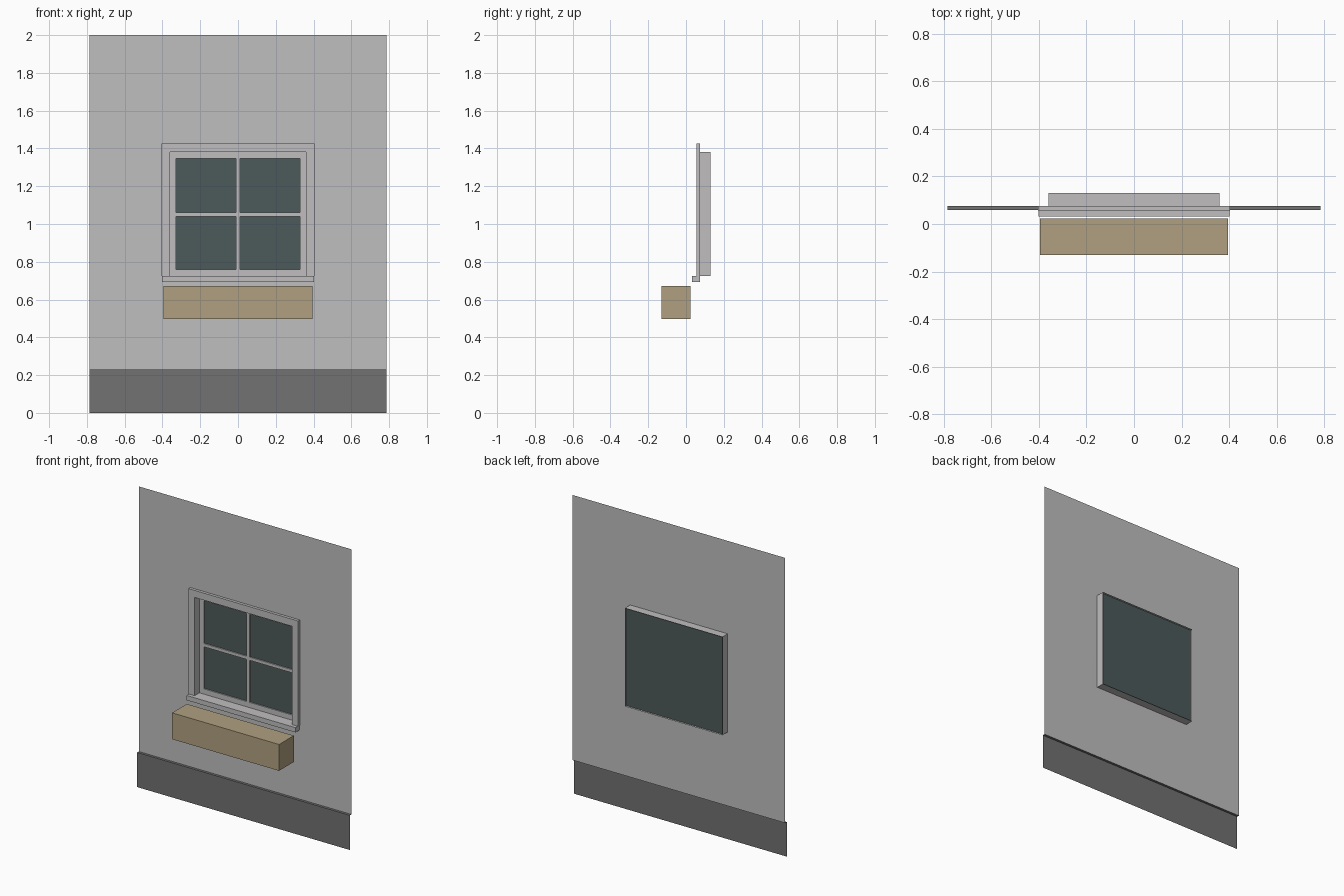
import bpy
import bmesh

cube = bpy.data.objects.get("Cube")
if cube:
    bpy.data.objects.remove(cube, do_unlink=True)


def material(name, color):
    m = bpy.data.materials.new(name)
    m.use_nodes = True
    m.diffuse_color = (*color, 1)
    m.node_tree.nodes["Principled BSDF"].inputs["Base Color"].default_value = (*color, 1)
    return m


plaster = material("wall plaster", (0.52, 0.52, 0.52))
paint = material("frame paint", (0.53, 0.515, 0.515))
stone = material("dark base", (0.168, 0.168, 0.168))
tinted = material("window glass", (0.073, 0.102, 0.102))
wood = material("planter wood", (0.434, 0.352, 0.216))


def finish(name, bm, mat):
    mesh = bpy.data.meshes.new(name)
    bm.to_mesh(mesh)
    bm.free()
    mesh.materials.append(mat)
    obj = bpy.data.objects.new(name, mesh)
    bpy.context.collection.objects.link(obj)
    return obj


def panel(name, mat, xs, zs, y, holes=(), depth=0):
    """Front-facing grid of cells with some left open, thickened backwards."""
    bm = bmesh.new()
    grid = [[bm.verts.new((x, y, z)) for z in zs] for x in xs]
    for i in range(len(xs) - 1):
        for j in range(len(zs) - 1):
            if (i, j) not in holes:
                bm.faces.new((grid[i][j], grid[i + 1][j],
                              grid[i + 1][j + 1], grid[i][j + 1]))
    obj = finish(name, bm, mat)
    if depth:
        mod = obj.modifiers.new("thickness", 'SOLIDIFY')
        mod.thickness = depth
        mod.offset = -1
    return obj


def block(name, mat, half_x, y0, y1, z0, z1):
    bm = bmesh.new()
    bmesh.ops.create_cube(bm, size=1)
    bmesh.ops.scale(bm, vec=(2 * half_x, y1 - y0, z1 - z0), verts=bm.verts)
    bmesh.ops.translate(bm, vec=(0, (y0 + y1) / 2, (z0 + z1) / 2), verts=bm.verts)
    return finish(name, bm, mat)


def mirrored(*halves):
    return [-h for h in halves] + list(reversed(halves))


# Shared dimensions
WALL_X, OPEN_X = 0.785, 0.36
WALL_Y, BASE_Y, BACK_Y = 0.075, 0.058, 0.131
SILL_Z, OPEN_TOP, BASE_TOP = 0.724, 1.38, 0.231

# Wall sheet with the window opening
panel("wall", plaster, mirrored(WALL_X, OPEN_X),
      [BASE_TOP, SILL_Z, OPEN_TOP, 2], WALL_Y, holes={(1, 1)})

# Base course: front sheet plus the ledge back to the wall
bm = bmesh.new()
profile = [(BASE_Y, 0), (BASE_Y, BASE_TOP), (WALL_Y, BASE_TOP)]
rows = [[bm.verts.new((x, y, z)) for x in (-WALL_X, WALL_X)] for y, z in profile]
for a, b in zip(rows, rows[1:]):
    bm.faces.new((a[0], a[1], b[1], b[0]))
finish("wall_base", bm, stone)

# Trim around the opening
panel("window_trim", paint, mirrored(0.404, OPEN_X), [SILL_Z, OPEN_TOP, 1.427],
      BASE_Y - 0.002, holes={(1, 0)}, depth=WALL_Y - BASE_Y + 0.002)

# Reveal sheets behind the opening
bm = bmesh.new()
corners = [(-OPEN_X, SILL_Z), (OPEN_X, SILL_Z), (OPEN_X, OPEN_TOP), (-OPEN_X, OPEN_TOP)]
front, back = [[bm.verts.new((x, y, z)) for x, z in corners] for y in (WALL_Y, BACK_Y)]
for i in range(4):
    j = (i + 1) % 4
    bm.faces.new((front[i], front[j], back[j], back[i]))
finish("window_reveal", bm, paint)

# Four-pane sash and the glass behind it
panel("window_sash", paint, mirrored(OPEN_X, 0.327, 0.011),
      [SILL_Z, 0.759, 1.04, 1.061, 1.347, OPEN_TOP], 0.107,
      holes={(i, j) for i in (1, 3) for j in (1, 3)}, depth=0.008)
panel("window_glass", tinted, mirrored(OPEN_X), [SILL_Z, OPEN_TOP], 0.117)

# Sill and planter box
block("window_sill", paint, 0.402, 0.032, WALL_Y, 0.692, SILL_Z)
block("planter_box", wood, 0.395, -BACK_Y, 0.024, 0.496, 0.672)
